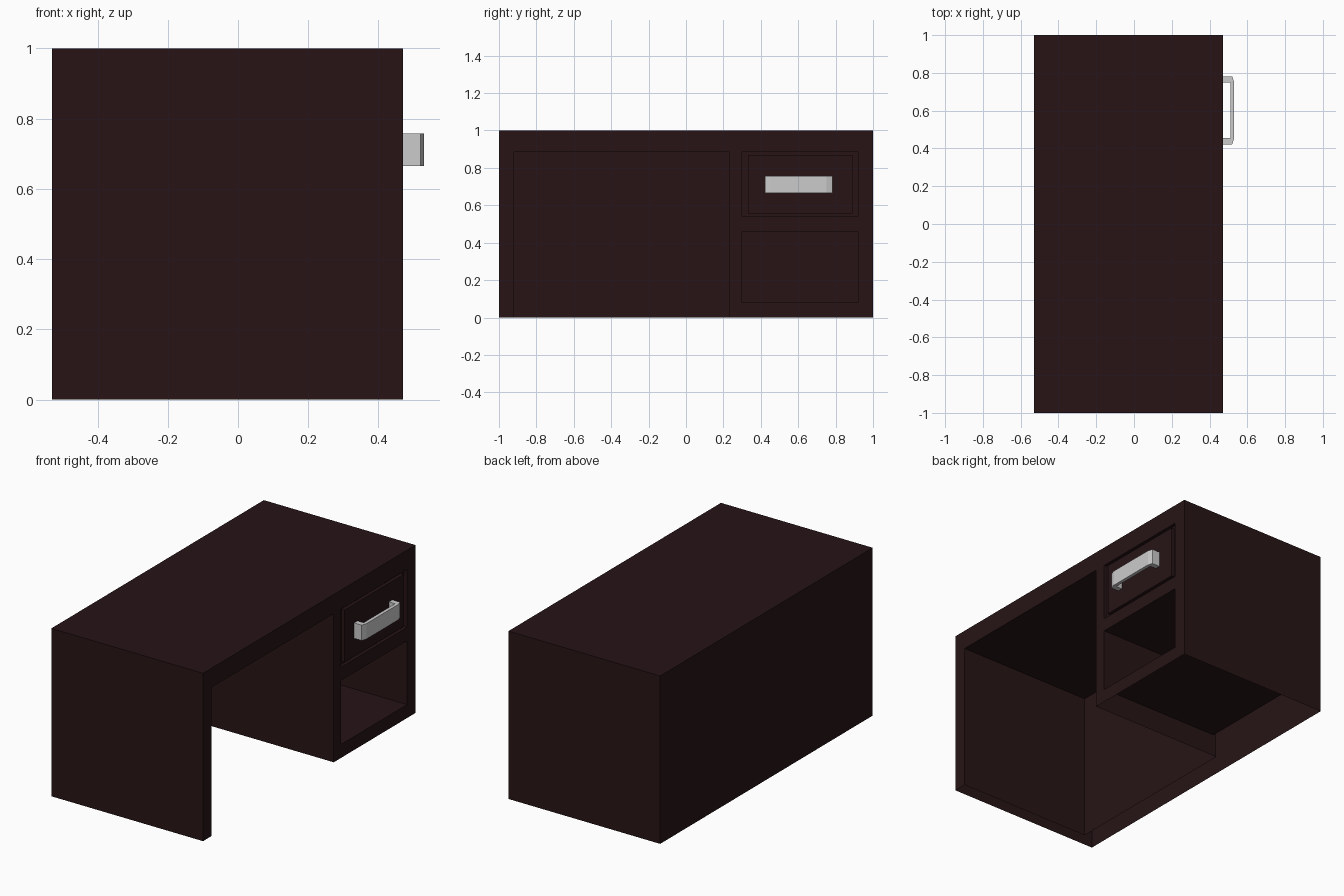
import bpy, bmesh

if "Cube" in bpy.data.objects:
    bpy.data.objects.remove(bpy.data.objects["Cube"])

FRONT, BACK = 0.47, -0.53


def finish(name, bm, color=None):
    bmesh.ops.remove_doubles(bm, verts=bm.verts, dist=1e-5)
    bmesh.ops.recalc_face_normals(bm, faces=bm.faces)
    mesh = bpy.data.meshes.new(name)
    bm.to_mesh(mesh)
    bm.free()
    obj = bpy.data.objects.new(name, mesh)
    bpy.context.collection.objects.link(obj)
    if color:
        mat = bpy.data.materials.new(name + "_finish")
        mat.diffuse_color = color
        mat.use_nodes = True
        mat.node_tree.nodes["Principled BSDF"].inputs["Base Color"].default_value = mat.diffuse_color
        mesh.materials.append(mat)
    return obj


def face(bm, *pts):
    bm.faces.new([bm.verts.new(p) for p in pts])


def panel(bm, x, y0, y1, z0, z1):
    face(bm, (x, y0, z0), (x, y1, z0), (x, y1, z1), (x, y0, z1))


def sides(bm, xa, xb, y0, y1, z0, z1, floor=True):
    """Walls joining a rectangle at xa to the same rectangle at xb."""
    ring = [(y1, z0), (y1, z1), (y0, z1), (y0, z0)]
    edges = list(zip(ring, ring[1:]))
    if floor:
        edges.append((ring[-1], ring[0]))
    for a, b in edges:
        face(bm, (xa, *a), (xa, *b), (xb, *b), (xb, *a))


# Desk body: hollow shell with an open underside
bm = bmesh.new()
sides(bm, BACK, FRONT, -1, 1, 0, 1, floor=False)
panel(bm, BACK, -1, 1, 0, 1)

# Front face with its three openings left out
ys = [-1, -0.92, 0.23, 0.30, 0.92, 1]
zs = [0, 0.08, 0.46, 0.54, 0.885, 1]
for i in range(5):
    for j in range(5):
        knee = i == 1 and j < 4
        cell = i == 3 and j in (1, 3)
        if not (knee or cell):
            panel(bm, FRONT, ys[i], ys[i + 1], zs[j], zs[j + 1])

# Knee space and open shelf
for rect, back, floor in (((-0.92, 0.23, 0, 0.885), -0.41, False),
                          ((0.30, 0.92, 0.08, 0.46), -0.33, True)):
    sides(bm, FRONT, back, *rect, floor=floor)
    panel(bm, back, *rect)

# Drawer: shallow groove around a flush front
groove = FRONT - 0.02
outer, inner = (0.30, 0.92, 0.54, 0.885), (0.331, 0.889, 0.557, 0.868)
sides(bm, FRONT, groove, *outer)
gy = [outer[0], inner[0], inner[1], outer[1]]
gz = [outer[2], inner[2], inner[3], outer[3]]
for i in range(3):
    for j in range(3):
        if (i, j) != (1, 1):
            panel(bm, groove, gy[i], gy[i + 1], gz[j], gz[j + 1])
sides(bm, groove, FRONT, *inner)
panel(bm, FRONT, *inner)
finish("desk_body", bm, (0.02, 0.007, 0.008, 1))

# Drawer handle: half of a chamfered bracket, mirrored about its middle
bm = bmesh.new()
outer = [(0.46, -0.18), (0.52, -0.18), (0.53, -0.15), (0.53, 0)]
inner = [(0.46, -0.148), (0.51, -0.148), (0.51, -0.148), (0.51, 0)]
z0, z1 = 0.665, 0.757
for k in range(3):
    a, b, c, d = outer[k], outer[k + 1], inner[k + 1], inner[k]
    loop = [a, b, c] if c == d else [a, b, c, d]
    for z in (z0, z1):
        face(bm, *[(x, y, z) for x, y in loop])
    for p, q in ((a, b), (c, d)):
        if p != q:
            face(bm, (*p, z0), (*q, z0), (*q, z1), (*p, z1))
a, d = outer[0], inner[0]
face(bm, (*a, z0), (*d, z0), (*d, z1), (*a, z1))
handle = finish("drawer_handle", bm)
handle.location.y = 0.602
mirror = handle.modifiers.new("mirror", 'MIRROR')
mirror.use_axis = (False, True, False)
